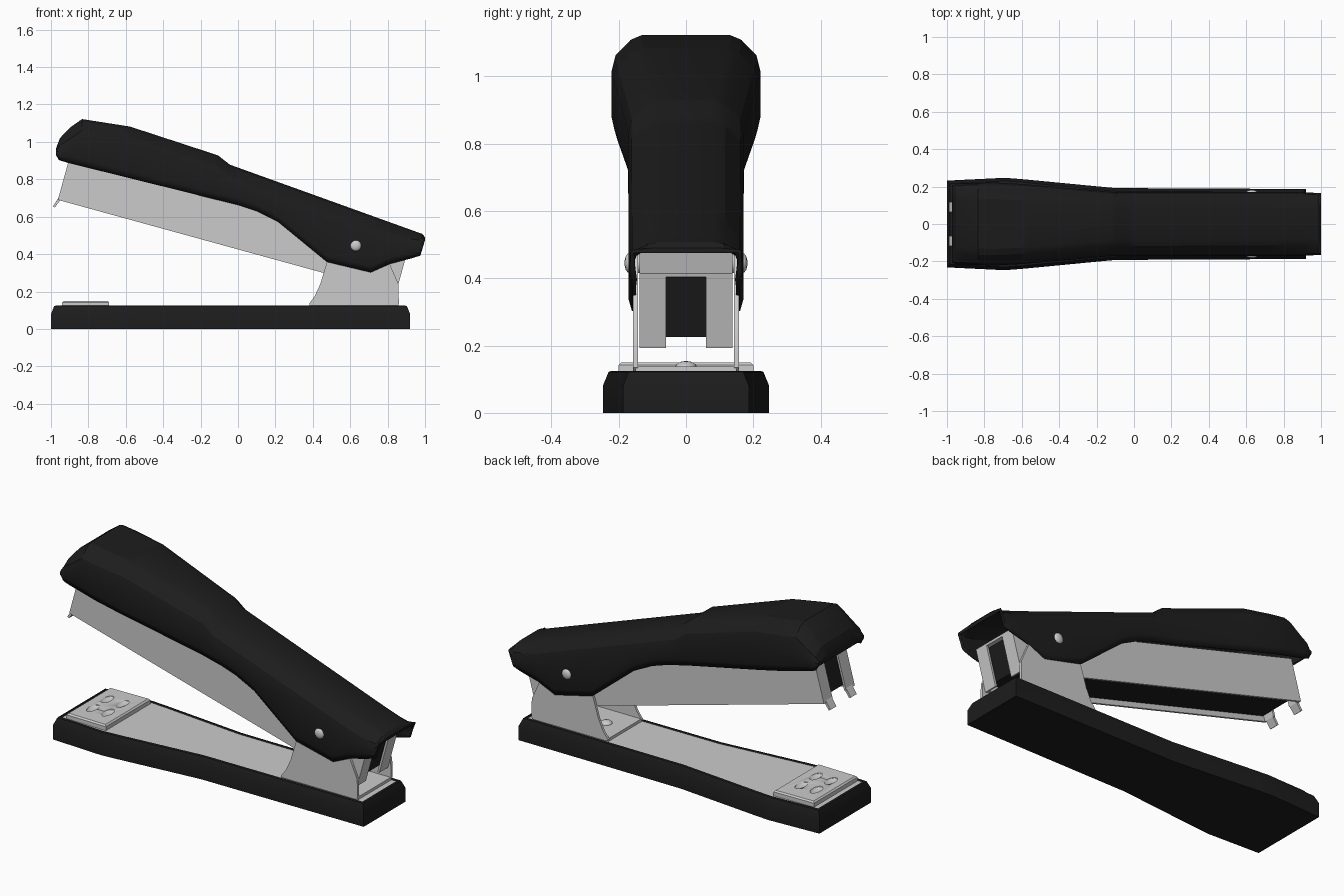
import bpy, bmesh, math
from mathutils import Matrix, Vector

if "Cube" in bpy.data.objects:
    bpy.data.objects.remove(bpy.data.objects["Cube"])

black = bpy.data.materials.new("black_plastic")
black.diffuse_color = (0.012, 0.012, 0.012, 1)
black.use_nodes = True
black.node_tree.nodes["Principled BSDF"].inputs["Base Color"].default_value = black.diffuse_color


def finish(bm, name, mat=None, angle=30):
    bmesh.ops.recalc_face_normals(bm, faces=bm.faces)
    me = bpy.data.meshes.new(name)
    bm.to_mesh(me)
    bm.free()
    ob = bpy.data.objects.new(name, me)
    bpy.context.collection.objects.link(ob)
    if mat:
        me.materials.append(mat)
    bpy.ops.object.select_all(action='DESELECT')
    ob.select_set(True)
    bpy.context.view_layer.objects.active = ob
    bpy.ops.object.shade_smooth_by_angle(angle=math.radians(angle))
    return ob


def loft(bm, rings, closed=True):
    """Skin a list of equal point rings and cap both ends."""
    vs = [[bm.verts.new(p) for p in r] for r in rings]
    n = len(vs[0])
    for a, b in zip(vs, vs[1:]):
        for i in range(n if closed else n - 1):
            j = (i + 1) % n
            bm.faces.new((a[i], a[j], b[j], b[i]))
    bm.faces.new(vs[0][::-1])
    bm.faces.new(vs[-1])


def box(bm, x0, x1, y0, y1, z0, z1):
    loft(bm, [[(x0, y0, z), (x1, y0, z), (x1, y1, z), (x0, y1, z)] for z in (z0, z1)])


def lerp(table, x):
    for (a, u), (b, v) in zip(table, table[1:]):
        if x <= b:
            return u + (v - u) * max(0, x - a) / (b - a)
    return table[-1][1]


# Base: tapered outline with a chamfered rim and a recessed top
outline = [(-1, .232), (-.69, .247), (-.6, .24), (-.1, .192), (.92, .187)]


def base_ring(d, z):
    half = [(x + d * ((x == -1) - (x == .92)), y - d) for x, y in outline]
    return [(x, -y, z) for x, y in half] + [(x, y, z) for x, y in reversed(half)]


bm = bmesh.new()
loft(bm, [base_ring(0, 0), base_ring(0, .08), base_ring(.017, .122),
          base_ring(.028, .125), base_ring(.034, .115)])
finish(bm, "base", black)

bm = bmesh.new()
loft(bm, [base_ring(.034, .105), base_ring(.034, .12)])
finish(bm, "base_plate")

# Anvil with four staple slots
bm = bmesh.new()
loft(bm, [[(-.94 + d, -.195 + d, z), (-.69 - d, -.2 + d, z),
           (-.69 - d, .2 - d, z), (-.94 + d, .195 - d, z)]
          for d, z in ((0, .11), (0, .142), (.008, .15))])
anvil = finish(bm, "anvil")
bm = bmesh.new()
for x in (-.865, -.77):
    for y in (-.065, .065):
        m = Matrix.Translation((x, y, .152)) @ Matrix.Diagonal((.025, .05, .014, 1))
        bmesh.ops.create_uvsphere(bm, u_segments=16, v_segments=8, radius=1, matrix=m)
cutter = finish(bm, "staple_slot_cutter")
cutter.hide_render = True
cutter.hide_set(True)
mod = anvil.modifiers.new("slots", 'BOOLEAN')
mod.operation = 'DIFFERENCE'
mod.object = cutter

# Hinge bracket: two cheeks joined by a floor
cheek = [(.38, .135), (.385, .125), (.85, .125), (.86, .135), (.858, .24), (.81, .35),
         (.72, .48), (.56, .48), (.495, .42), (.47, .34), (.44, .24), (.41, .175)]
bm = bmesh.new()
for s in (-1, 1):
    loft(bm, [[(x, s * y, z) for x, z in cheek] for y in (.143, .157)])
box(bm, .382, .858, -.15, .15, .122, .138)
finish(bm, "hinge_bracket")

bm = bmesh.new()
bmesh.ops.create_uvsphere(bm, u_segments=20, v_segments=8, radius=1,
                          matrix=Matrix.Translation((.5, 0, .136)) @ Matrix.Diagonal((.032, .032, .018, 1)))
finish(bm, "floor_rivet")

# Magazine, built flat then tilted with the handle
tilt = Matrix.Translation((-.963, 0, .69)) @ Matrix.Rotation(math.atan(.275), 4, 'Y')
L, H = 1.875, .23
bm = bmesh.new()
for s in (-1, 1):
    box(bm, 0, L, s * .126, s * .138, 0, H)          # side wall
    box(bm, 0, .012, s * .06, s * .13, 0, H)         # front flange
    box(bm, L - .012, L, s * .06, s * .13, 0, H)     # rear flange
    loft(bm, [[(0, y, .012), (.012, y, 0), (-.005, y, -.044), (-.016, y, -.04)]
              for y in (s * .065, s * .118)])        # prong
box(bm, 0, L, -.13, .13, H - .012, H)
bm.transform(tilt)
finish(bm, "magazine")

bm = bmesh.new()
box(bm, .02, L - .02, -.124, .124, .028, H - .02)
bm.transform(tilt)
finish(bm, "magazine_core", black)

# Handle: open-bottomed shell lofted along x
top = [(-.973, .965), (-.952, 1.02), (-.9, 1.075), (-.834, 1.122), (-.578, 1.082),
       (-.107, .928), (-.043, .878), (.985, .508), (1, .49)]
bottom = [(-.973, .93), (-.958, .903), (-.91, .888), (.01, .66), (.1, .63), (.215, .572),
          (.476, .358), (.71, .302), (.813, .348), (.93, .378), (.975, .392), (1, .475)]
width = [(-.973, .208), (-.94, .216), (-.75, .222), (-.6, .214), (-.12, .172), (.9, .17), (1, .165)]
stations = sorted({x for t in (top, bottom, width) for x, _ in t})
rings = []
for x in stations:
    zt, zb, w = lerp(top, x), lerp(bottom, x), lerp(width, x)
    h = zt - zb
    k = min(1, h / .19)
    half = [(w - .01, zb), (w, zb + .035 * k), (w, zt - .1 * k), (w - .01, zt - .06 * k),
            (w - .055, zt - .014 * k), (w - .088, zt)]
    rings.append([(x, -y, z) for y, z in half] + [(x, y, z) for y, z in reversed(half)])
bm = bmesh.new()
loft(bm, rings, closed=False)
handle = finish(bm, "handle", black, 22)
if max(handle.data.polygons, key=lambda p: p.area * abs(p.normal.z)).normal.z < 0:
    handle.data.flip_normals()
mod = handle.modifiers.new("shell", 'SOLIDIFY')
mod.thickness = .012
mod.offset = -1

# Domed hinge pin
bm = bmesh.new()
profile = [(.182, .008), (.179, .02), (.173, .028), (.165, .03)]
profile += [(-y, r) for y, r in reversed(profile)]
loft(bm, [[(.63 + r * math.cos(a), y, .445 + r * math.sin(a))
           for a in (i * math.tau / 20 for i in range(20))] for y, r in profile])
finish(bm, "hinge_pin", None, 50)
